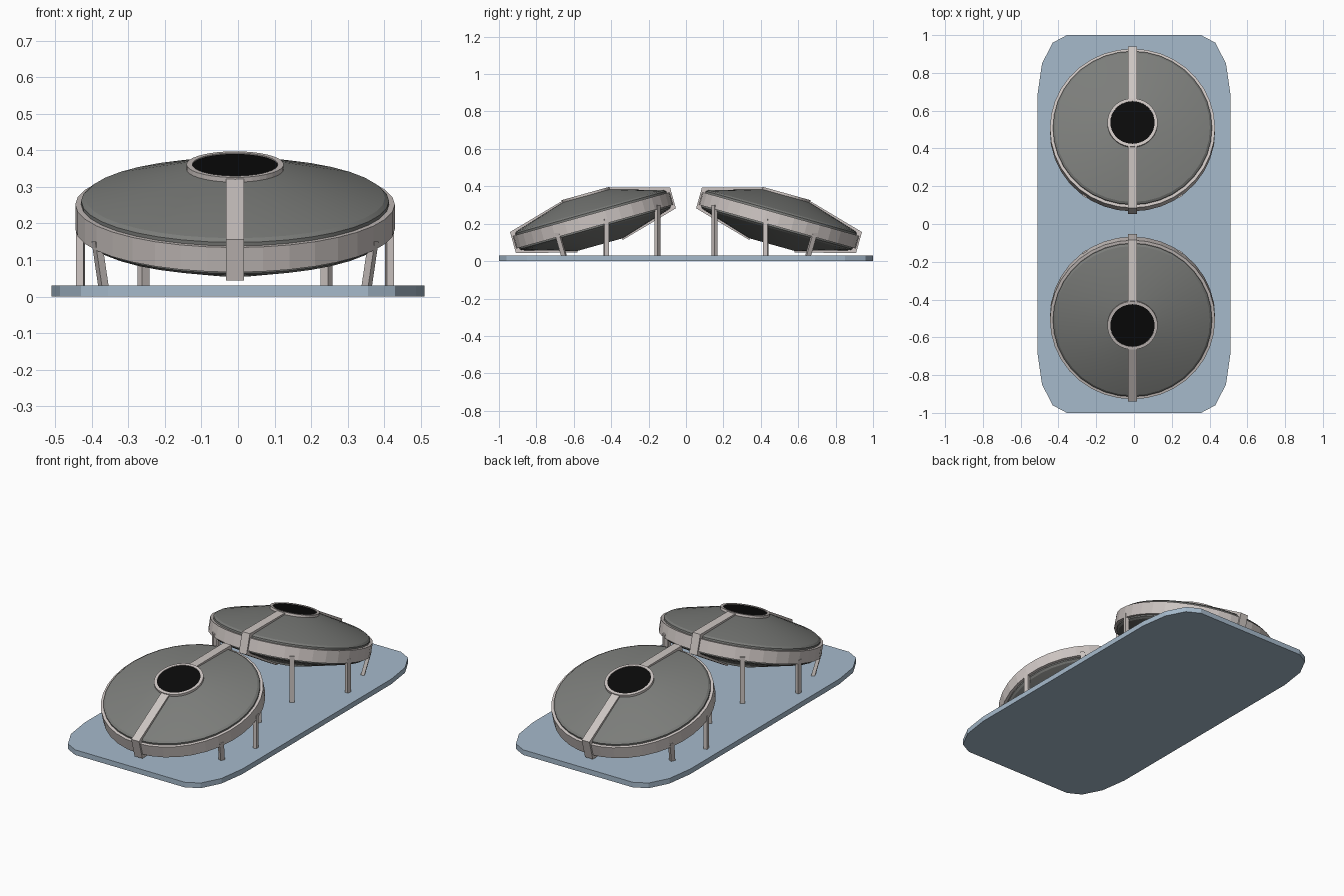
import bpy, bmesh, math
from mathutils import Matrix, Vector

SEG = 36
TILT = math.radians(15.6)

cube = bpy.data.objects.get("Cube")
if cube:
    bpy.data.objects.remove(cube, do_unlink=True)


def material(name, rgb):
    m = bpy.data.materials.new(name)
    m.use_nodes = True
    m.diffuse_color = (*rgb, 1)
    m.node_tree.nodes["Principled BSDF"].inputs["Base Color"].default_value = (*rgb, 1)
    return m


blue = material("pale_blue", (0.38, 0.49, 0.60))
grey = material("dark_grey", (0.20, 0.205, 0.195))
light = material("warm_light_grey", (0.61, 0.56, 0.54))
black = material("black", (0.003, 0.003, 0.003))


def add_object(name, bm, mat, matrix=Matrix(), smooth=False):
    bmesh.ops.recalc_face_normals(bm, faces=bm.faces)
    mesh = bpy.data.meshes.new(name)
    bm.to_mesh(mesh)
    bm.free()
    mesh.materials.append(mat)
    ob = bpy.data.objects.new(name, mesh)
    bpy.context.collection.objects.link(ob)
    ob.matrix_world = matrix
    if smooth:
        bpy.ops.object.select_all(action='DESELECT')
        ob.select_set(True)
        bpy.context.view_layer.objects.active = ob
        bpy.ops.object.shade_smooth_by_angle(angle=math.radians(20))
    return ob


def lathe(name, profile, mat, matrix, smooth=False, closed=False):
    """Spin (radius, height) points about z; open ends are capped flat."""
    bm = bmesh.new()
    rings = []
    for r, h in profile:
        rings.append([bm.verts.new((r * math.cos(a), r * math.sin(a), h))
                      for a in (math.tau * i / SEG for i in range(SEG))])
    pairs = list(zip(rings, rings[1:]))
    if closed:
        pairs.append((rings[-1], rings[0]))
    else:
        bm.faces.new(rings[0])
        bm.faces.new(rings[-1])
    for a, b in pairs:
        for i in range(SEG):
            j = (i + 1) % SEG
            bm.faces.new((a[i], a[j], b[j], b[i]))
    return add_object(name, bm, mat, matrix, smooth)


def prism(name, outline, axis, depth, mat, matrix=Matrix()):
    """Extrude a closed outline of 3D points along an axis."""
    bm = bmesh.new()
    face = bm.faces.new([bm.verts.new(p) for p in outline])
    out = bmesh.ops.extrude_face_region(bm, geom=[face])
    moved = [v for v in out["geom"] if isinstance(v, bmesh.types.BMVert)]
    bmesh.ops.translate(bm, verts=moved, vec=Vector(axis) * depth)
    return add_object(name, bm, mat, matrix)


def leg(name, foot, top, matrix):
    """Square post between two points, turned to face the pod's axis."""
    bm = bmesh.new()
    bmesh.ops.create_cube(bm, size=1)
    turn = Matrix.Rotation(math.atan2(foot[1], foot[0]), 3, 'Z')
    for v in bm.verts:
        end = Vector(top if v.co.z > 0 else foot)
        v.co = end + turn @ Vector((v.co.x * 0.02, v.co.y * 0.026, 0))
    add_object(name, bm, light, matrix)


# Base plate with clipped round corners
quarter = [(0.51, 0.69), (0.487, 0.85), (0.43, 0.96), (0.355, 1.0)]
left = quarter + [(-x, y) for x, y in reversed(quarter)]
plate = left + [(-x, -y) for x, y in left]
prism("base_plate", [(x, y, 0) for x, y in plate], (0, 0, 1), 0.03, blue)

# Side profile of the strap that wraps each half of a pod
upper_strap = [(0.125, 0.145), (0.444, 0.058)]
strap = upper_strap + [(r, -h) for r, h in reversed(upper_strap)]
strap += [(0.125, -0.125), (0.41, -0.04), (0.41, 0.04), (0.125, 0.125)]

legs = {
    "high": ((0.25, 0.345), (0.25, 0.345), 0.30),
    "middle": ((0.4225, 0.072), (0.4225, 0.072), 0.225),
    "low": ((0.36, -0.155), (0.378, -0.19), 0.15),
}

for side, y, spin in (("front", -0.4975, 0), ("rear", 0.4975, math.pi)):
    ground = Matrix.Translation((-0.008, y, 0)) @ Matrix.Rotation(spin, 4, 'Z')
    pod = ground @ Matrix.Translation((0, 0, 0.219)) @ Matrix.Rotation(TILT, 4, 'X')

    # Double cone shell with a chamfered edge
    half = [(0.128, 0.136), (0.41, 0.053), (0.421, 0.044), (0.421, 0.03)]
    shell = half + [(r, -h) for r, h in reversed(half)]
    lathe(side + "_pod_shell", shell, grey, pod, smooth=True)

    # Rim band, top collar and dark opening
    lathe(side + "_rim_band", [(0.437, -0.036), (0.437, 0.034), (0.415, 0.034),
                               (0.415, -0.036)], light, pod, closed=True)
    lathe(side + "_top_collar", [(0.133, 0.125), (0.133, 0.148), (0.117, 0.148),
                                 (0.117, 0.125)], light, pod, closed=True)
    lathe(side + "_opening", [(0.118, 0.13), (0.118, 0.145)], black, pod)

    # Straps running down both ends of the pod
    for end, sign in (("low", -1), ("high", 1)):
        outline = [(-0.025, sign * r, h) for r, h in strap]
        prism(f"{side}_{end}_strap", outline, (1, 0, 0), 0.05, light, pod)

    # Three support legs on each side
    for label, (foot, top, height) in legs.items():
        for hand, sx in (("left", 1), ("right", -1)):
            leg(f"{side}_{label}_{hand}_leg", (sx * foot[0], foot[1], 0.028),
                (sx * top[0], top[1], height), ground)
